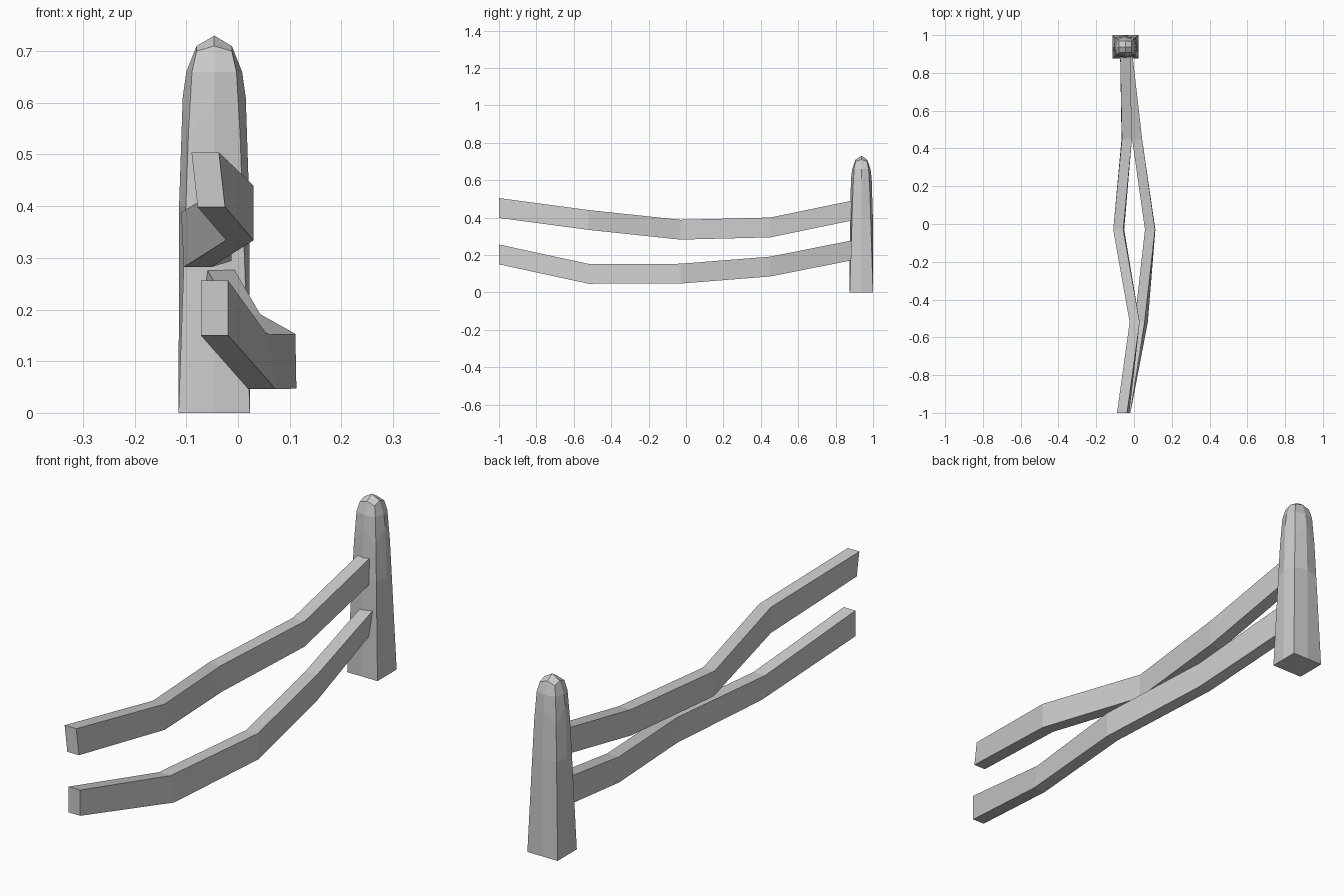
import bpy, bmesh

if "Cube" in bpy.data.objects:
    bpy.data.objects.remove(bpy.data.objects["Cube"])


def loft(name, rings, apex=None):
    """Skin a list of closed vertex rings; optional apex closes the top with quads."""
    bm = bmesh.new()
    vs = [[bm.verts.new(p) for p in r] for r in rings]
    n = len(rings[0])
    for a, b in zip(vs, vs[1:]):
        for i in range(n):
            j = (i + 1) % n
            bm.faces.new((a[i], a[j], b[j], b[i]))
    bm.faces.new(vs[0][::-1])
    if apex:
        t, top = bm.verts.new(apex), vs[-1]
        for i in range(0, n, 2):
            bm.faces.new((top[i - 1], top[i], top[i + 1], t))
    else:
        bm.faces.new(vs[-1])
    bmesh.ops.recalc_face_normals(bm, faces=bm.faces[:])
    me = bpy.data.meshes.new(name)
    bm.to_mesh(me)
    bm.free()
    ob = bpy.data.objects.new(name, me)
    bpy.context.collection.objects.link(ob)
    return ob


# Post: square base whose corners pull in towards a rounded top
CX, CY, DEPTH = -0.046, 0.9375, 0.905
DIRS = [(-1, -1), (0, -1), (1, -1), (1, 0), (1, 1), (0, 1), (-1, 1), (-1, 0)]


def post_ring(corner, zc, mid, zm):
    ring = []
    for dx, dy in DIRS:
        h, z = (corner, zc) if dx and dy else (mid, zm)
        ring.append((CX + dx * h, CY + dy * h * DEPTH, z))
    return ring


loft("post", [
    post_ring(0.069, 0, 0.069, 0),
    post_ring(0.055, 0.40, 0.068, 0.40),
    post_ring(0.050, 0.54, 0.061, 0.61),
    post_ring(0.043, 0.66, 0.054, 0.66),
    post_ring(0.034, 0.70, 0.034, 0.71),
], apex=(CX, CY, 0.73))


# Rails: (y, left x of bottom, bottom z, sideways lean of the top)
def rail(name, stations, width=0.053, height=0.106):
    rings = []
    for y, x, z, lean in stations:
        rings.append([(x, y, z), (x + width, y, z),
                      (x + width + lean, y, z + height), (x + lean, y, z + height)])
    return loft(name, rings)


rail("upper_rail", [
    (-1.0, -0.078, 0.398, -0.012),
    (-0.52, -0.023, 0.334, 0.0),
    (-0.03, -0.105, 0.282, -0.005),
    (0.45, -0.066, 0.294, 0.002),
    (0.93, -0.074, 0.393, 0.0),
])
rail("lower_rail", [
    (-1.0, -0.072, 0.150, 0.0),
    (-0.52, 0.020, 0.046, -0.017),
    (-0.03, 0.060, 0.047, -0.002),
    (0.45, -0.010, 0.085, 0.0),
    (0.93, -0.080, 0.180, 0.015),
])
